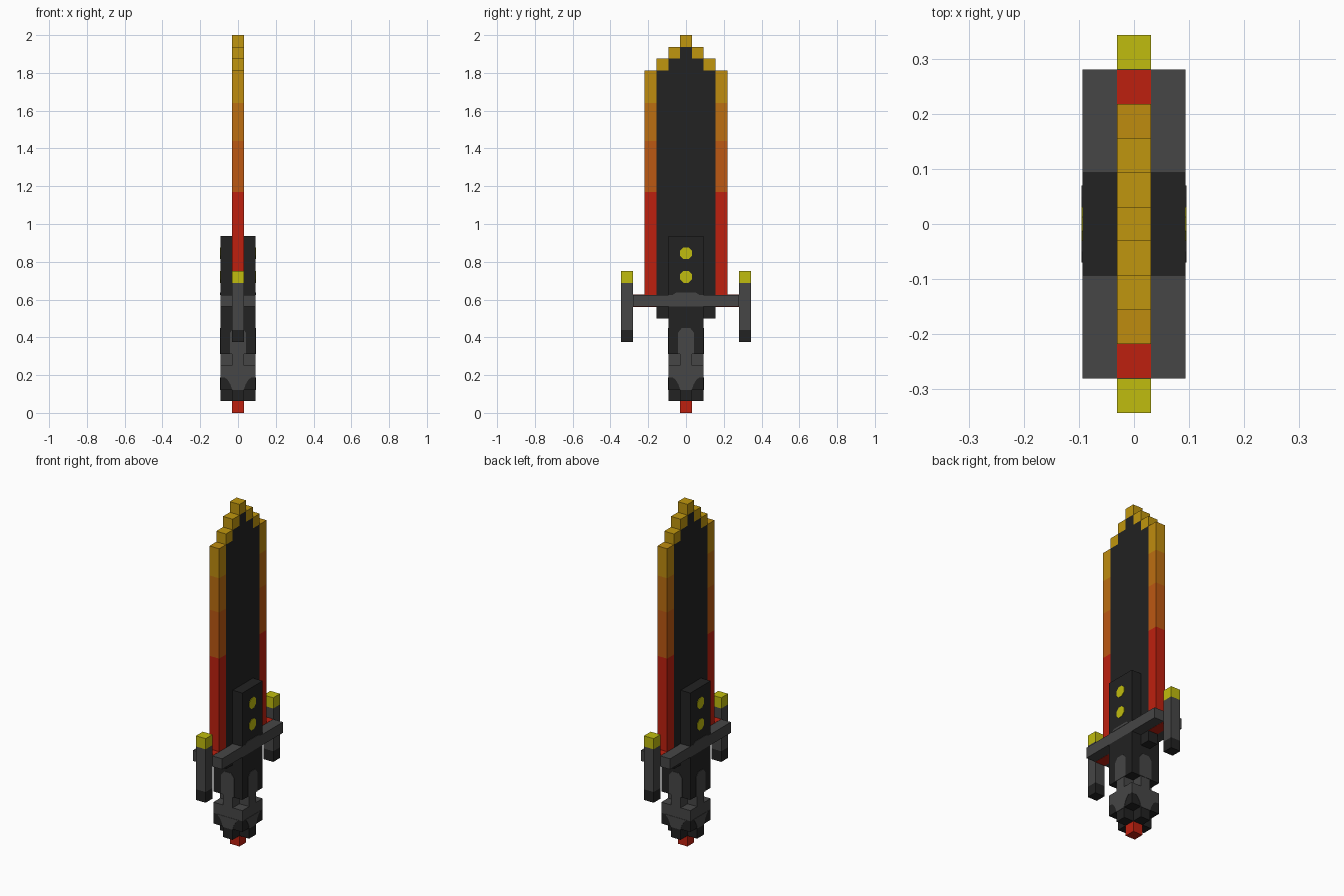
import bpy, bmesh, math
from mathutils import Matrix

cube = bpy.data.objects.get("Cube")
if cube:
    bpy.data.objects.remove(cube)

U = 0.0625       # one block
H = U / 2


def material(name, rgb):
    lin = [((c / 255 + 0.055) / 1.055) ** 2.4 if c > 10 else c / 255 / 12.92 for c in rgb]
    m = bpy.data.materials.new(name)
    m.use_nodes = True
    m.diffuse_color = (*lin, 1)
    m.node_tree.nodes["Principled BSDF"].inputs["Base Color"].default_value = (*lin, 1)
    return m


BLACK = material("charcoal", (34, 34, 34))
GRAY = material("steel gray", (70, 70, 70))
RED = material("ember red", (190, 32, 15))
RUST = material("burnt orange", (188, 88, 18))
ORANGE = material("orange", (188, 110, 17))
AMBER = material("amber", (191, 140, 15))
GOLD = material("gold", (192, 150, 14))
YELLOW = material("yellow", (192, 188, 14))


def finish(name, bm, mat):
    bmesh.ops.recalc_face_normals(bm, faces=bm.faces)
    me = bpy.data.meshes.new(name)
    bm.to_mesh(me)
    bm.free()
    me.materials.append(mat)
    ob = bpy.data.objects.new(name, me)
    bpy.context.collection.objects.link(ob)
    return ob


def box(name, mat, x, y, z):
    """Box from (min, max) ranges on each axis."""
    bm = bmesh.new()
    size = [r[1] - r[0] for r in (x, y, z)]
    mid = [(r[0] + r[1]) / 2 for r in (x, y, z)]
    bmesh.ops.create_cube(bm, size=1, matrix=Matrix.Translation(mid) @ Matrix.Diagonal((*size, 1)))
    return finish(name, bm, mat)


def prism(name, mat, outline, half_x):
    """Outline in (y, z), extruded symmetrically along x."""
    bm = bmesh.new()
    f = bm.faces.new([bm.verts.new((-half_x, y, z)) for y, z in outline])
    ext = bmesh.ops.extrude_face_region(bm, geom=[f])["geom"]
    vs = [v for v in ext if isinstance(v, bmesh.types.BMVert)]
    bmesh.ops.translate(bm, verts=vs, vec=(2 * half_x, 0, 0))
    return finish(name, bm, mat)


def plate(name, mat, outline, turn, dist=1.5 * U, thick=0.002):
    """Thin painted plate: outline in (side, z) on the face turned by an angle."""
    bm = bmesh.new()
    f = bm.faces.new([bm.verts.new((dist - thick, y, z)) for y, z in outline])
    ext = bmesh.ops.extrude_face_region(bm, geom=[f])["geom"]
    vs = [v for v in ext if isinstance(v, bmesh.types.BMVert)]
    bmesh.ops.translate(bm, verts=vs, vec=(2 * thick, 0, 0))
    bmesh.ops.rotate(bm, verts=bm.verts, matrix=Matrix.Rotation(turn, 3, 'Z'))
    return finish(name, bm, mat)


def sym(r):
    return (-r, r)


def mirror_outline(half):
    return half + [(-y, z) for y, z in reversed(half)]


B = 1.5 * U      # half width of the grip

# Grip, from the pommel upward
box("pommel_gem", RED, sym(H), sym(H), (0, U))
box("pommel_cross_x", BLACK, sym(B), sym(H), (U, 2 * U))
box("pommel_cross_y", BLACK, sym(H), sym(B), (U, 2 * U))
box("grip_base", BLACK, sym(B), sym(B), (2 * U, 3 * U))
box("grip_ring", GRAY, sym(B), sym(B), (3 * U, 4 * U))
box("grip_neck_x", GRAY, sym(B), sym(H), (4 * U, 5 * U))
box("grip_neck_y", GRAY, sym(H), sym(B), (4 * U, 5 * U))
box("grip_body", BLACK, sym(B), sym(B), (5 * U, 9 * U))

# Painted gray inlay on all four sides of the grip
upper = mirror_outline([(0.042, 5 * U), (0.042, 0.425), (0.022, 0.45)])
lower = mirror_outline([(H, 0.122), (0.04, 0.15), (0.055, 0.175), (0.07, 3 * U)])
for i in range(4):
    plate(f"grip_inlay_upper_{i}", GRAY, upper, i * math.pi / 2)
    plate(f"grip_inlay_lower_{i}", GRAY, lower, i * math.pi / 2)

# Crossguard and the block above it
box("crossguard", GRAY, sym(B), sym(4.5 * U), (9 * U, 10 * U))
box("blade_mount", BLACK, sym(B), sym(B), (10 * U, 15 * U))
for side, turn in (("left", 0), ("right", math.pi)):
    plate(f"crossguard_trim_{side}", GRAY,
          mirror_outline([(0.07, 10 * U), (0.05, 0.638)]), turn)
    for k, z in enumerate((0.72, 0.845)):
        dot = [(0.034 * math.cos(a), z + 0.034 * math.sin(a))
               for a in (math.pi / 8 + j * math.pi / 4 for j in range(8))]
        plate(f"mount_stud_{side}_{k}", YELLOW, dot, turn)

# Dark stepped blade core
core = mirror_outline([(2.5 * U, 8 * U), (2.5 * U, 29 * U), (1.5 * U, 29 * U), (1.5 * U, 30 * U),
                       (H, 30 * U), (H, 31 * U)])
prism("blade_core", BLACK, core, H)
box("blade_tip", GOLD, sym(H), sym(H), (31 * U, 32 * U))

# Mirrored parts: glowing edge, tip steps and guard prongs
BANDS = [(RED, 10 * U, 1.17), (RUST, 1.17, 1.44), (ORANGE, 1.44, 1.64), (AMBER, 1.64, 29 * U)]
for s, tag in ((-1, "front"), (1, "back")):
    def span(a, b):
        return tuple(sorted((s * a * U, s * b * U)))

    for i, (mat, z0, z1) in enumerate(BANDS):
        box(f"blade_edge_{tag}_{i}", mat, sym(H), span(2.5, 3.5), (z0, z1))
    box(f"blade_step_low_{tag}", GOLD, sym(H), span(1.5, 2.5), (29 * U, 30 * U))
    box(f"blade_step_high_{tag}", GOLD, sym(H), span(0.5, 1.5), (30 * U, 31 * U))
    # Red strip on the top and underside of the guard
    for part, z in (("top", 10 * U), ("bottom", 9 * U)):
        box(f"guard_strip_{part}_{tag}", RED, sym(H), span(2.5, 4.49), (z - 0.001, z + 0.001))
    box(f"prong_foot_{tag}", BLACK, sym(H), span(4.5, 5.5), (6 * U, 7 * U))
    box(f"prong_{tag}", GRAY, sym(H), span(4.5, 5.5), (7 * U, 11 * U))
    box(f"prong_cap_{tag}", YELLOW, sym(H), span(4.5, 5.5), (11 * U, 12 * U))
